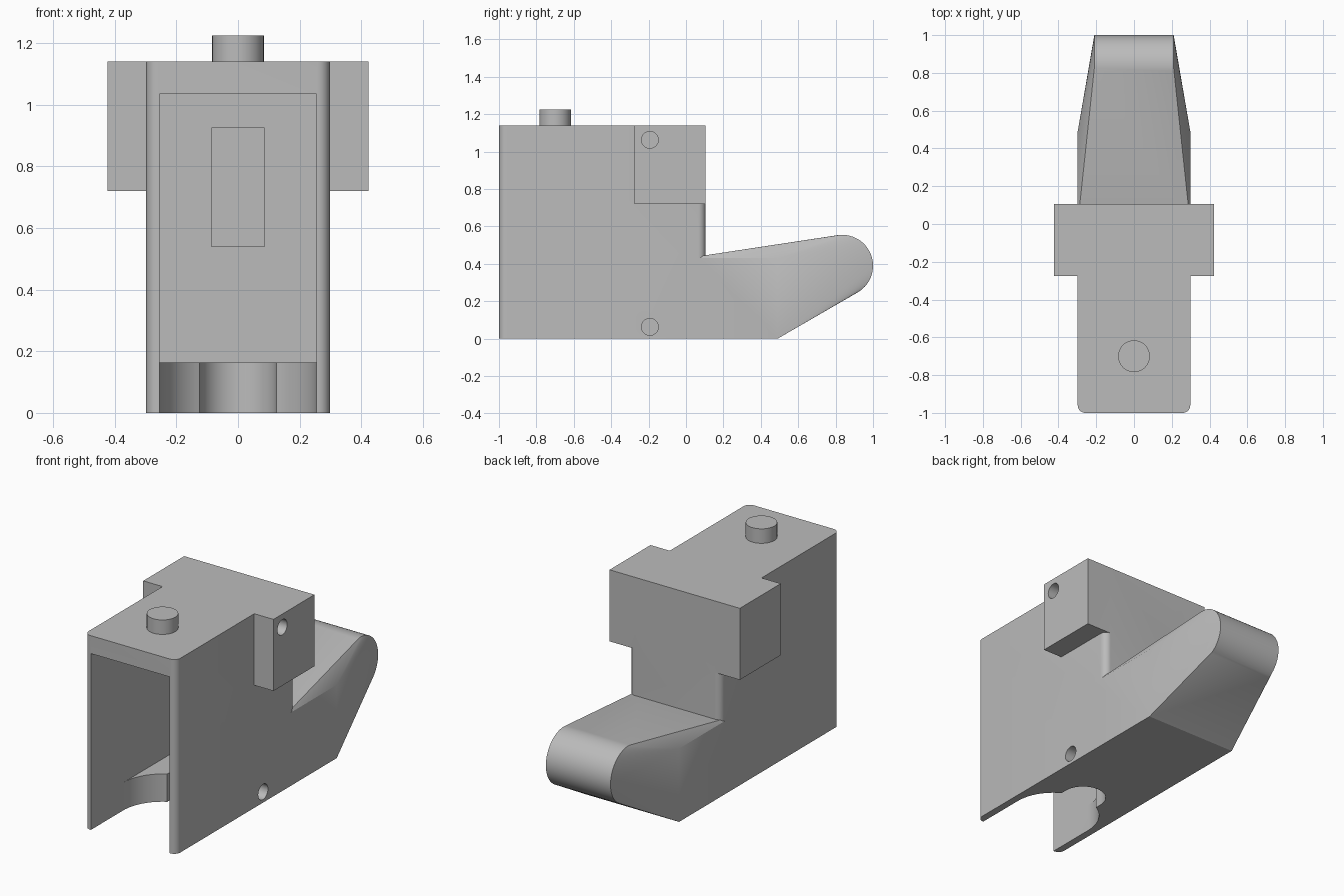
import bpy, bmesh
from math import sin, cos, radians, pi

if "Cube" in bpy.data.objects:
    bpy.data.objects.remove(bpy.data.objects["Cube"], do_unlink=True)

grey = bpy.data.materials.new("plain grey")
grey.use_nodes = True
grey.diffuse_color = (0.5, 0.5, 0.5, 1)
grey.node_tree.nodes["Principled BSDF"].inputs["Base Color"].default_value = (0.5, 0.5, 0.5, 1)

HALF, BACK, TOP = 0.298, 0.105, 1.14
CAVITY, FLOOR, SLOT = 0.255, 0.163, 0.125
PIN_Y = -0.70


def finish(name, bm):
    bmesh.ops.recalc_face_normals(bm, faces=bm.faces[:])
    mesh = bpy.data.meshes.new(name)
    bm.to_mesh(mesh)
    bm.free()
    mesh.materials.append(grey)
    obj = bpy.data.objects.new(name, mesh)
    bpy.context.collection.objects.link(obj)
    return obj


def prism(name, outline, z0, z1):
    """Extrude a plan outline from z0 to z1."""
    bm = bmesh.new()
    face = bm.faces.new([bm.verts.new((x, y, z0)) for x, y in outline])
    new = bmesh.ops.extrude_face_region(bm, geom=[face])["geom"]
    bmesh.ops.translate(bm, vec=(0, 0, z1 - z0),
                        verts=[v for v in new if isinstance(v, bmesh.types.BMVert)])
    return finish(name, bm)


def box(name, half, y0, y1, z0, z1):
    return prism(name, [(-half, y0), (half, y0), (half, y1), (-half, y1)], z0, z1)


def arc(cx, cy, r, a0, a1, n):
    angles = [radians(a0 + (a1 - a0) * i / n) for i in range(n + 1)]
    return [(cx + r * cos(a), cy + r * sin(a)) for a in angles]


def combine(obj, other, operation):
    mod = obj.modifiers.new(operation, 'BOOLEAN')
    mod.operation, mod.solver, mod.object = operation, 'EXACT', other
    bpy.context.view_layer.objects.active = obj
    bpy.ops.object.modifier_apply(modifier=mod.name)
    bpy.data.objects.remove(other, do_unlink=True)


def smooth(obj):
    bpy.ops.object.select_all(action='DESELECT')
    obj.select_set(True)
    bpy.context.view_layer.objects.active = obj
    bpy.ops.object.shade_smooth_by_angle(angle=radians(25))


# Housing with rounded vertical corners
R = 0.04
cx = HALF - R
outline = (arc(cx, -1 + R, R, -90, 0, 8) + arc(cx, BACK - R, R, 0, 90, 8)
           + arc(-cx, BACK - R, R, 90, 180, 8) + arc(-cx, -1 + R, R, 180, 270, 8))
housing = prism("housing", outline, 0, TOP)

# Side blocks at the upper back
combine(housing, box("side_blocks", 0.423, -0.275, BACK, 0.72, TOP), 'UNION')

# Tapered foot: hull of a box and a round nose
bm = bmesh.new()
for s in (-1, 1):
    for y in (0, 0.49):
        for z in (0, 0.43):
            bm.verts.new((s * HALF, y, z))
    bm.verts.new((s * 0.285, BACK, 0.445))
    bm.verts.new((s * 0.285, 0, 0.43))
    for y, z in arc(0.835, 0.39, 0.165, -60, 99, 28):
        bm.verts.new((s * 0.21, y, z))
hull = bmesh.ops.convex_hull(bm, input=bm.verts[:])
loose = {g for g in hull["geom_interior"] + hull["geom_unused"]
         if isinstance(g, bmesh.types.BMVert)}
bmesh.ops.delete(bm, geom=list(loose), context='VERTS')
combine(housing, finish("foot", bm), 'UNION')

# Front cavity with a shallow pocket in its back wall
combine(housing, box("cavity", CAVITY, -1.1, 0, FLOOR, 1.035), 'DIFFERENCE')
combine(housing, box("pocket", 0.086, -0.05, 0.05, 0.54, 0.925), 'DIFFERENCE')

# Opening in the floor: wide round recess, then a narrow round slot
half = arc(0, PIN_Y, CAVITY, 0, 60.6, 16) + arc(0, -0.44, SLOT, 0, 90, 12)
half = [(CAVITY, -1.1)] + half
opening = half + [(-x, y) for x, y in reversed(half[:-1])]
combine(housing, prism("floor_opening", opening, -0.1, 0.3), 'DIFFERENCE')


# Blind pin holes on the +x side
def cylinder(name, r, depth, location, rotation=(0, 0, 0)):
    bpy.ops.mesh.primitive_cylinder_add(vertices=40, radius=r, depth=depth,
                                        location=location, rotation=rotation)
    obj = bpy.context.object
    obj.name = name
    obj.data.materials.append(grey)
    return obj


for surface, z in ((HALF, 0.063), (0.423, 1.063)):
    hole = cylinder("pin_hole", 0.045, 0.24, (surface, -0.193, z), (0, pi / 2, 0))
    combine(housing, hole, 'DIFFERENCE')
smooth(housing)

# Button on the top
button = cylinder("button", 0.084, 0.105, (0, PIN_Y, 1.1725))
smooth(button)
